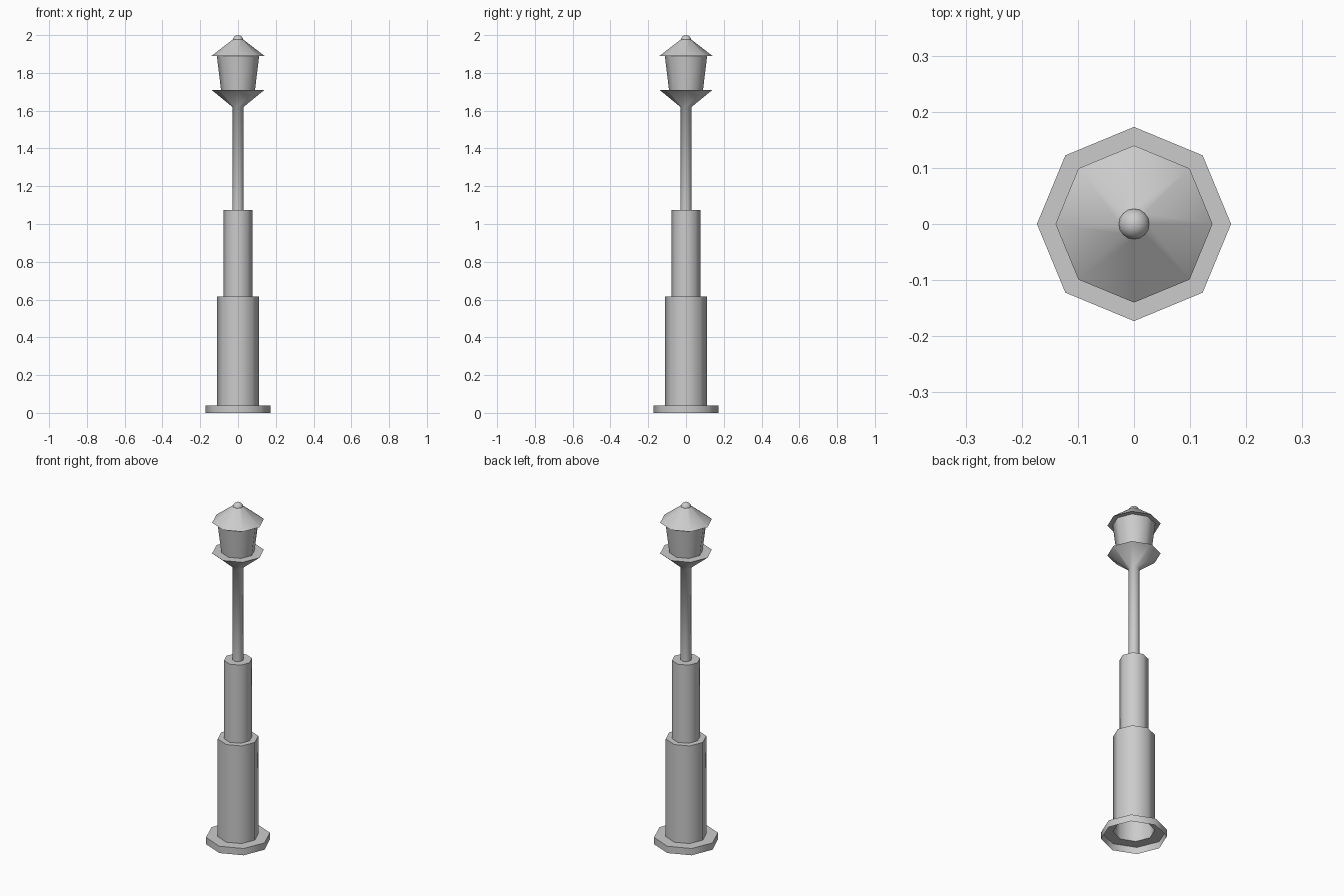
import bpy, math

if "Cube" in bpy.data.objects:
    bpy.data.objects.remove(bpy.data.objects["Cube"])

SIDES = 8


def smooth(obj, angle):
    bpy.ops.object.select_all(action='DESELECT')
    obj.select_set(True)
    bpy.context.view_layer.objects.active = obj
    bpy.ops.object.shade_smooth_by_angle(angle=math.radians(angle))


def lathe(name, profile):
    """Eight-sided open shell swept from (radius, z) points."""
    verts = [(r * math.cos(2 * math.pi * i / SIDES), r * math.sin(2 * math.pi * i / SIDES), z)
             for r, z in profile for i in range(SIDES)]
    faces = []
    for k in range(len(profile) - 1):
        for i in range(SIDES):
            j = (i + 1) % SIDES
            faces.append((k * SIDES + i, k * SIDES + j,
                          (k + 1) * SIDES + j, (k + 1) * SIDES + i))
    mesh = bpy.data.meshes.new(name)
    mesh.from_pydata(verts, [], faces)
    obj = bpy.data.objects.new(name, mesh)
    bpy.context.collection.objects.link(obj)
    smooth(obj, 55)
    return obj


# Hollow foot, stepped column, thin shaft and flared tray
lathe("post", [(0.173, 0), (0.173, 0.04), (0.11, 0.04), (0.11, 0.615),
               (0.076, 0.615), (0.076, 1.075), (0.03, 1.075), (0.03, 1.62),
               (0.14, 1.71), (0.09, 1.71)])

# Tapered lamp housing
lathe("lamp_housing", [(0.09, 1.71), (0.112, 1.89)])

# Roof with flat eave underside
lathe("roof", [(0.112, 1.89), (0.14, 1.89), (0.026, 1.978)])

# Round knob on the roof tip
bpy.ops.mesh.primitive_uv_sphere_add(segments=16, ring_count=8, radius=0.028,
                                     location=(0, 0, 1.972))
knob = bpy.context.object
knob.name = "roof_knob"
smooth(knob, 60)
